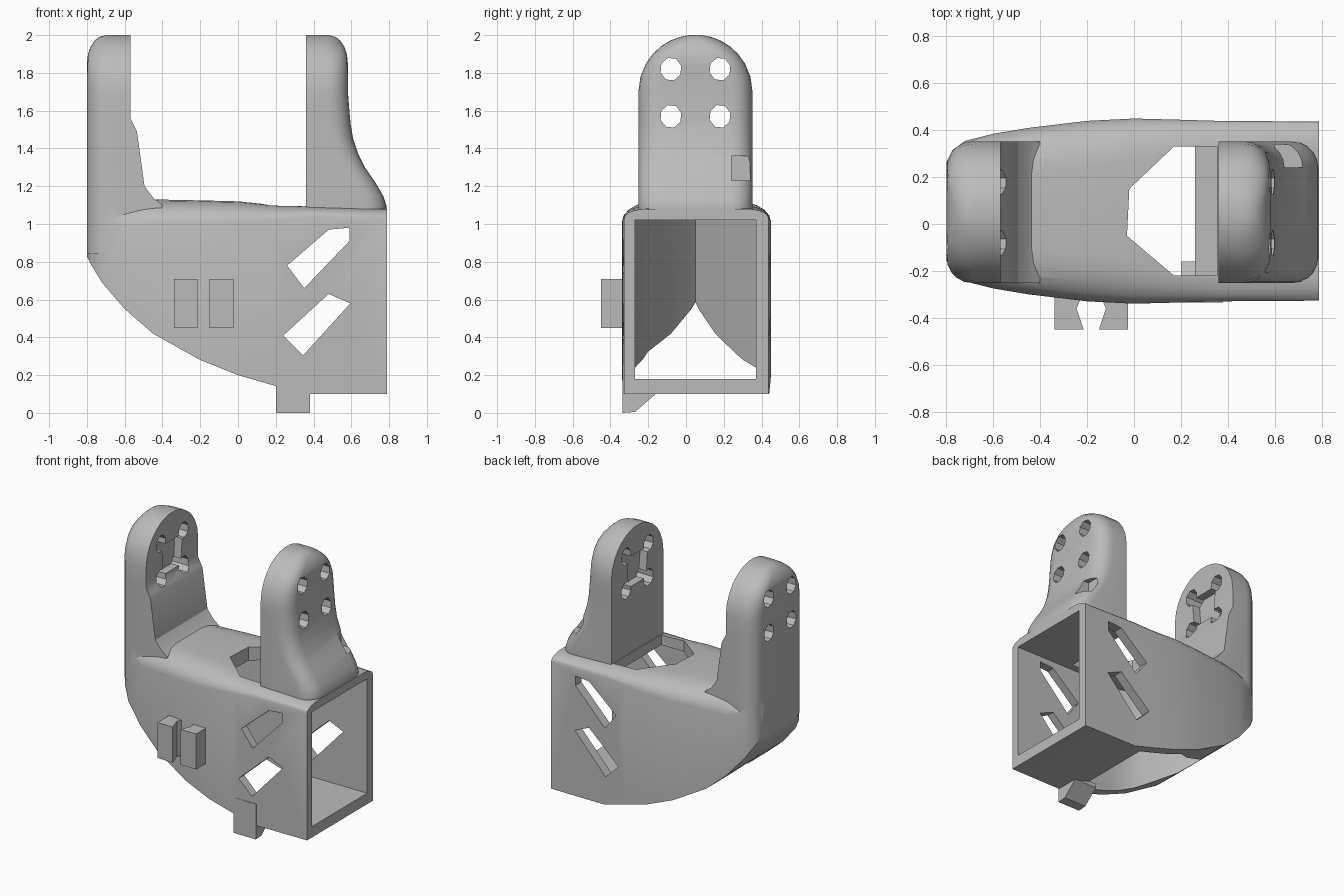
import bpy, bmesh, math
from mathutils import Vector

old = bpy.data.objects.get("Cube")
if old:
    bpy.data.objects.remove(old, do_unlink=True)

grey = bpy.data.materials.new("plain grey")
grey.use_nodes = True
grey.diffuse_color = (0.5, 0.5, 0.5, 1)
grey.node_tree.nodes["Principled BSDF"].inputs["Base Color"].default_value = (0.5, 0.5, 0.5, 1)

MID = 0.05  # centre line of the bracket in y


def loft(name, rings):
    """Skin equal-length rings of points and cap both ends."""
    bm = bmesh.new()
    loops = [[bm.verts.new(p) for p in ring] for ring in rings]
    n = len(loops[0])
    for a, b in zip(loops, loops[1:]):
        for i in range(n):
            j = (i + 1) % n
            bm.faces.new((a[i], a[j], b[j], b[i]))
    bm.faces.new(loops[0])
    bm.faces.new(loops[-1])
    bmesh.ops.recalc_face_normals(bm, faces=bm.faces)
    mesh = bpy.data.meshes.new(name)
    bm.to_mesh(mesh)
    bm.free()
    mesh.materials.append(grey)
    ob = bpy.data.objects.new(name, mesh)
    bpy.context.collection.objects.link(ob)
    return ob


def prism(name, outline, axis, lo, hi):
    """Extrude a 2D outline along an axis; remaining axes keep x, y, z order."""
    def point(p, d):
        v = list(p)
        v.insert(axis, d)
        return Vector(v)
    return loft(name, [[point(p, d) for p in outline] for d in (lo, hi)])


def box(name, x, y, z):
    return prism(name, [(x[0], y[0]), (x[1], y[0]), (x[1], y[1]), (x[0], y[1])], 2, *z)


def combine(base, tool, operation):
    """Apply a boolean and discard the tool."""
    mod = base.modifiers.new("cut", 'BOOLEAN')
    mod.operation, mod.solver, mod.object = operation, 'EXACT', tool
    graph = bpy.context.evaluated_depsgraph_get()
    mesh = bpy.data.meshes.new_from_object(base.evaluated_get(graph))
    base.modifiers.clear()
    base.data = mesh
    bpy.data.objects.remove(tool, do_unlink=True)


def body_ring(x, half, low, top, ry, rz):
    """Flat-bottomed section with softly rounded upper corners."""
    arc = [(half - ry + ry * math.cos(a), top - rz + rz * math.sin(a))
           for a in (math.pi / 2 * k / 5 for k in range(6))]
    side = [(half, low)] + arc
    return [(x, MID + 0.005 + y, z) for y, z in side] + \
           [(x, MID + 0.005 - y, z) for y, z in reversed(side)]


# Body: x, half width, lower edge, top, corner width, corner height
rows = [(0.79, 0.382, 0.10, 1.08, 0.12, 0.05), (0.36, 0.385, 0.10, 1.095, 0.13, 0.06),
        (0.19, 0.39, 0.145, 1.10, 0.15, 0.08), (0.0, 0.395, 0.20, 1.12, 0.18, 0.11),
        (-0.2, 0.385, 0.28, 1.125, 0.2, 0.12), (-0.45, 0.355, 0.42, 1.13, 0.2, 0.13),
        (-0.6, 0.33, 0.55, 1.13, 0.2, 0.14), (-0.72, 0.30, 0.69, 1.11, 0.18, 0.14),
        (-0.775, 0.26, 0.78, 1.09, 0.16, 0.14), (-0.8, 0.21, 0.83, 1.08, 0.12, 0.12)]
body = loft("fork_bracket", [body_ring(*r) for r in rows])


def arm(name, rows):
    """Upright with round top; rows give height, inner x and outer x."""
    rings = []
    for z, inner, outer in rows:
        half = 0.302 if z < 1.7 else math.sqrt(max(0.302 ** 2 - (z - 1.7) ** 2, 0.001))
        sign = 1 if outer > inner else -1
        r = min(0.11, half * 0.8, abs(outer - inner) * 0.8)
        side = [(inner, half)]
        for k in range(6):
            a = math.pi / 2 * k / 5
            side.append((outer - sign * r * (1 - math.sin(a)), half - r * (1 - math.cos(a))))
        rings.append([(x, MID + y, z) for x, y in side] +
                     [(x, MID - y, z) for x, y in reversed(side)])
    return loft(name, rings)


def dome(inner, outer):
    """Rows for the rounded top of an arm, drawing its outer face inwards."""
    sign = 1 if outer > inner else -1
    steps = [1.7, 1.78, 1.85, 1.9, 1.94, 1.97, 1.99, 2.0]
    out = []
    for z in steps:
        t = max(0, (z - 1.85) / 0.15)
        out.append((z, inner, outer - sign * 0.1 * (1 - math.sqrt(1 - t * t))))
    return out


left_rows = [(0.84, -0.45, -0.8), (1.1, -0.40, -0.8), (1.14, -0.45, -0.8), (1.2, -0.495, -0.8),
             (1.49, -0.535, -0.8), (1.51, -0.545, -0.8), (1.56, -0.57, -0.8)]
flare = [(1.05, 0.785), (1.1, 0.785), (1.15, 0.768), (1.22, 0.727), (1.3, 0.672), (1.37, 0.637),
         (1.45, 0.61), (1.53, 0.596), (1.62, 0.588)]
combine(body, arm("closed_arm", left_rows + dome(-0.57, -0.8)), 'UNION')
combine(body, arm("flared_arm", [(z, 0.36, x) for z, x in flare] + dome(0.36, 0.582)), 'UNION')

# Hollow interior: wedge-ended cavity open below, then the square mouth
cavity = [(0.26, -0.27), (0.26, 0.37), (-0.1, 0.37), (-0.25, 0.27),
          (-0.63, 0.05), (-0.28, -0.2), (-0.1, -0.27)]
combine(body, prism("cavity", cavity, 2, -0.1, 1.02), 'DIFFERENCE')
combine(body, box("mouth", (0.2, 0.9), (-0.27, 0.37), (0.18, 1.02)), 'DIFFERENCE')

# Opening in the top
opening = [(0.17, 0.33), (-0.02, 0.15), (-0.03, -0.05), (0.17, -0.22), (0.355, -0.22), (0.355, 0.33)]
combine(body, prism("top_opening", opening, 2, 0.95, 1.3), 'DIFFERENCE')

# Slanted slots through both side walls
slots = [[(0.26, 0.78), (0.48, 0.97), (0.59, 0.98), (0.59, 0.91), (0.35, 0.66)],
         [(0.24, 0.41), (0.48, 0.63), (0.595, 0.58), (0.345, 0.305)]]
for outline in slots:
    combine(body, prism("slot", outline, 1, -0.8, 0.8), 'DIFFERENCE')

# Screw holes through both arms
for y in (-0.08, 0.18):
    for z in (1.57, 1.82):
        ring = [(y + 0.057 * math.cos(k * math.pi / 4 + 0.3),
                 z + 0.062 * math.sin(k * math.pi / 4 + 0.3)) for k in range(8)]
        combine(body, prism("screw_hole", ring, 0, -1, 1), 'DIFFERENCE')

# Shallow pockets on the inner arm faces and a notch in the flare
pocket = [(-0.05, 1.58), (0.15, 1.58), (0.17, 1.8), (-0.07, 1.8)]
for lo, hi in ((-0.63, -0.5), (0.3, 0.42)):
    combine(body, prism("pocket", pocket, 0, lo, hi), 'DIFFERENCE')
combine(body, box("notch", (0.6, 0.85), (0.24, 0.34), (1.23, 1.36)), 'DIFFERENCE')

# Pair of cable clips on the front wall
for name, x0, x1, lean in (("left_clip", -0.15, -0.025, 0.03), ("right_clip", -0.34, -0.215, -0.03)):
    plan = [(x0, -0.45), (x1, -0.45), (x1 + min(lean, 0), -0.36), (x1, -0.29),
            (x0, -0.29), (x0 + max(lean, 0), -0.36)]
    prism(name, plan, 2, 0.45, 0.71)

# Foot tab under the front wall
foot = [(-0.335, 0), (-0.27, 0.005), (-0.16, 0.1), (-0.16, 0.13), (-0.275, 0.18),
        (-0.275, 0.26), (-0.335, 0.26)]
prism("foot_tab", foot, 0, 0.2, 0.38)

# Soft shading on the curved shell
bpy.ops.object.select_all(action='DESELECT')
body.select_set(True)
bpy.context.view_layer.objects.active = body
bpy.ops.object.shade_smooth_by_angle(angle=math.radians(28))
